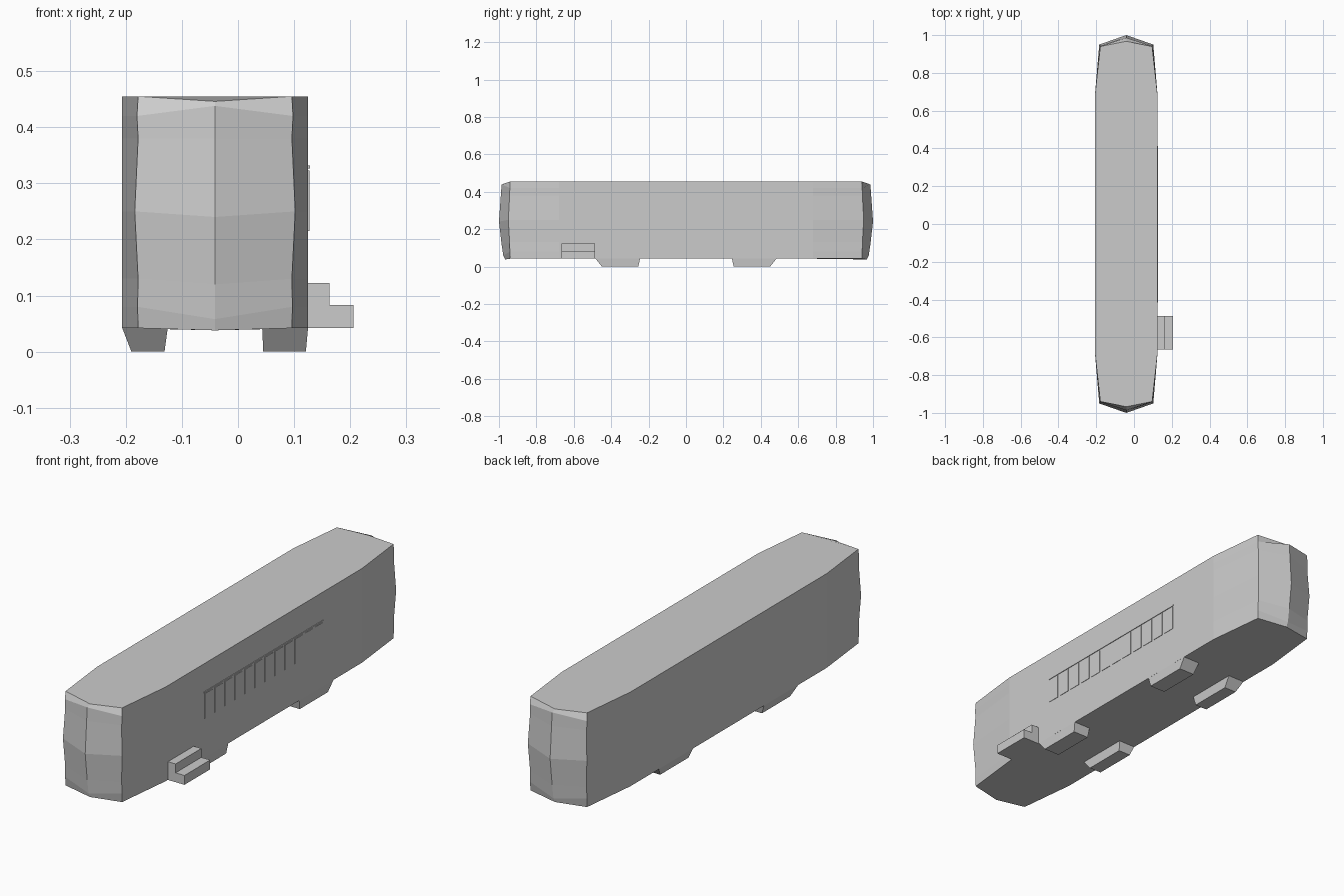
import bpy, bmesh

if "Cube" in bpy.data.objects:
    bpy.data.objects.remove(bpy.data.objects["Cube"])

CX = -0.041          # centre line of the body
RIGHT, LEFT = 0.125, -0.207


def make(name, verts, faces, fix=True):
    me = bpy.data.meshes.new(name)
    me.from_pydata(verts, [], faces)
    if fix:
        bm = bmesh.new()
        bm.from_mesh(me)
        bmesh.ops.recalc_face_normals(bm, faces=bm.faces)
        bm.to_mesh(me)
        bm.free()
    ob = bpy.data.objects.new(name, me)
    bpy.context.collection.objects.link(ob)
    return ob


def loft(name, rings):
    n = len(rings[0])
    verts = [p for r in rings for p in r]
    faces = [tuple(range(n)), tuple(range(len(verts) - n, len(verts)))]
    for k in range(len(rings) - 1):
        for i in range(n):
            j = (i + 1) % n
            faces.append((k * n + i, k * n + j, (k + 1) * n + j, (k + 1) * n + i))
    return make(name, verts, faces)


def rect(x0, x1, y0, y1, z):
    return [(x0, y0, z), (x1, y0, z), (x1, y1, z), (x0, y1, z)]


def box(name, x0, x1, y0, y1, z0, z1):
    return loft(name, [rect(x0, x1, y0, y1, z0), rect(x0, x1, y0, y1, z1)])


def inward_panel(name, x, y0, y1, z0, z1):
    # single-sided panel whose face looks into the car
    vs = [(x, y0, z0), (x, y1, z0), (x, y1, z1), (x, y0, z1)]
    face = (0, 3, 2, 1) if x > CX else (0, 1, 2, 3)
    return make(name, vs, [face], fix=False)


# body: faceted bow at both ends
# corner z, nose z, half width at corner, corner y, nose y
levels = [
    (0.042, 0.038, 0.137, 0.940, 0.967),
    (0.080, 0.058, 0.138, 0.942, 0.977),
    (0.130, 0.120, 0.137, 0.943, 0.986),
    (0.250, 0.240, 0.143, 0.950, 1.000),
    (0.380, 0.380, 0.137, 0.943, 0.990),
    (0.420, 0.438, 0.139, 0.942, 0.986),
    (0.455, 0.446, 0.137, 0.940, 0.967),
]
rings = []
for zc, zn, w, yc, yn in levels:
    half = [(0, -yn, zn), (w, -yc, zc), (0.166, -0.68, zc), (0.166, 0.68, zc), (w, yc, zc)]
    back = [(0, yn, zn), (-w, yc, zc), (-0.166, 0.68, zc), (-0.166, -0.68, zc), (-w, -yc, zc)]
    rings.append([(CX + x, y, z) for x, y, z in half + back])
loft("car_body", rings)

# wheel skirts, outer ends more sloped than inner ends
for s, end in ((-1, "front"), (1, "back")):
    for side, top, bot in (("right", (0.043, RIGHT), (0.045, 0.121)),
                           ("left", (LEFT, -0.125), (-0.190, -0.131))):
        loft(f"{end}_{side}_wheel_skirt",
             [rect(*bot, *sorted((s * 0.255, s * 0.45)), 0.0),
              rect(*top, *sorted((s * 0.245, s * 0.485)), 0.044)])

# doors: right front (two leaves) and left back
inward_panel("right_door_rear_leaf", RIGHT + 0.001, -0.596, -0.487, 0.122, 0.385)
inward_panel("right_door_front_leaf", RIGHT + 0.001, -0.668, -0.596, 0.122, 0.385)
inward_panel("left_door", LEFT - 0.001, 0.487, 0.668, 0.13, 0.385)

# entrance steps, extruded stair profile
profile = [(0.12, 0.042), (0.206, 0.042), (0.206, 0.083),
           (0.163, 0.083), (0.163, 0.122), (0.12, 0.122)]
loft("entrance_steps", [[(x, y, z) for x, z in profile] for y in (-0.665, -0.487)])

# window row
for i in range(12):
    y = -0.411 + i * 0.0695
    box(f"window_frame_{i}", RIGHT - 0.003, RIGHT + 0.002, y, y + 0.054, 0.215, 0.323)
    inward_panel(f"lower_window_{i}", RIGHT + 0.003, y + 0.004, y + 0.05, 0.22, 0.319)
    inward_panel(f"upper_window_{i}", RIGHT + 0.002, y, y + 0.054, 0.336, 0.38)
box("window_rail", RIGHT - 0.003, RIGHT + 0.003, -0.415, 0.412, 0.326, 0.332)
